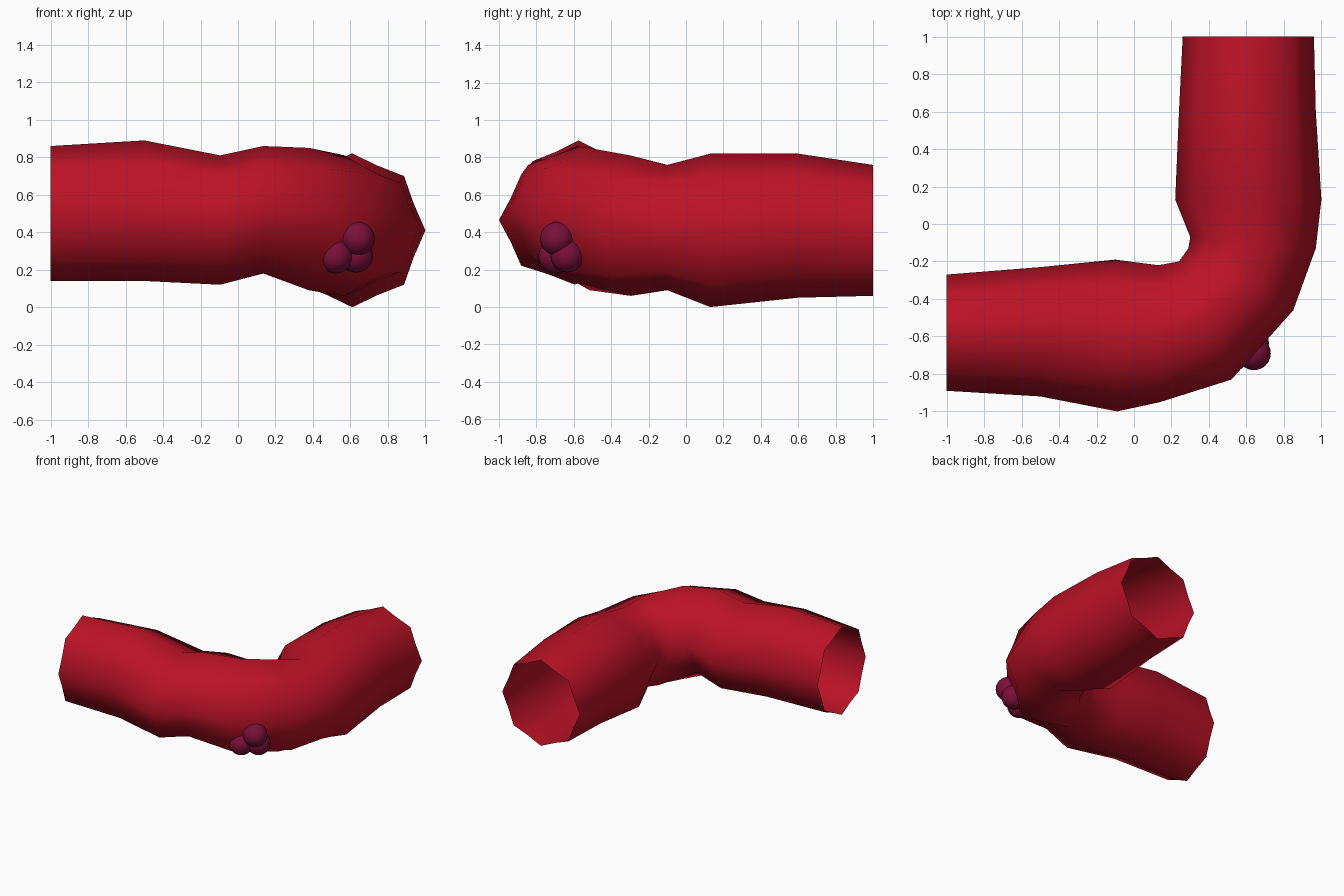
import bpy, bmesh, math
from mathutils import Vector

if "Cube" in bpy.data.objects:
    bpy.data.objects.remove(bpy.data.objects["Cube"])


def material(name, color):
    m = bpy.data.materials.new(name)
    m.diffuse_color = color
    m.use_nodes = True
    m.node_tree.nodes["Principled BSDF"].inputs["Base Color"].default_value = m.diffuse_color
    return m


red = material("vessel_red", (0.5, 0.006, 0.02, 1))
plum = material("cell_plum", (0.2, 0.005, 0.04, 1))

# Sections along the bend: outer x, y, inner x, y, bottom z, top z
sections = [
    (-1.00, -0.89, -1.00, -0.27, 0.14, 0.86),
    (-0.50, -0.92, -0.50, -0.23, 0.14, 0.89),
    (-0.09, -1.00, -0.10, -0.19, 0.12, 0.81),
    (0.14, -0.95, 0.13, -0.22, 0.18, 0.86),
    (0.52, -0.83, 0.24, -0.20, 0.09, 0.85),
    (0.85, -0.46, 0.29, -0.13, 0.06, 0.81),
    (0.97, -0.13, 0.30, -0.07, 0.09, 0.76),
    (1.00, 0.13, 0.22, 0.13, 0.00, 0.82),
    (0.97, 0.60, 0.24, 0.60, 0.05, 0.82),
    (0.96, 1.00, 0.26, 1.00, 0.06, 0.76),
]
SIDES = 16

# Open bent tube with gently fluted sides
bm = bmesh.new()
rings = []
for ox, oy, ix, iy, z0, z1 in sections:
    outer, inner = Vector((ox, oy, 0)), Vector((ix, iy, 0))
    mid, half = (outer + inner) / 2, (outer - inner) / 2
    ring = []
    for i in range(SIDES):
        a = math.tau * i / SIDES
        r = 0.91 if i % 2 else 1.0
        p = mid + half * math.cos(a) * r
        p.z = (z0 + z1) / 2 + (z1 - z0) / 2 * math.sin(a) * r
        ring.append(bm.verts.new(p))
    rings.append(ring)
for a, b in zip(rings, rings[1:]):
    for i in range(SIDES):
        j = (i + 1) % SIDES
        bm.faces.new((a[i], b[i], b[j], a[j]))
bmesh.ops.recalc_face_normals(bm, faces=bm.faces)
mesh = bpy.data.meshes.new("bent_tube")
bm.to_mesh(mesh)
bm.free()
mesh.shade_smooth()
mesh.materials.append(red)
bpy.context.collection.objects.link(bpy.data.objects.new("bent_tube", mesh))

# Cluster of small balls on the outside of the bend
for n, pos in enumerate([(0.64, -0.69, 0.365), (0.52, -0.70, 0.27), (0.63, -0.635, 0.275)]):
    bpy.ops.mesh.primitive_uv_sphere_add(segments=24, ring_count=14, radius=0.09, location=pos)
    ball = bpy.context.object
    ball.name = f"ball_{n + 1}"
    ball.data.shade_smooth()
    ball.data.materials.append(plum)
